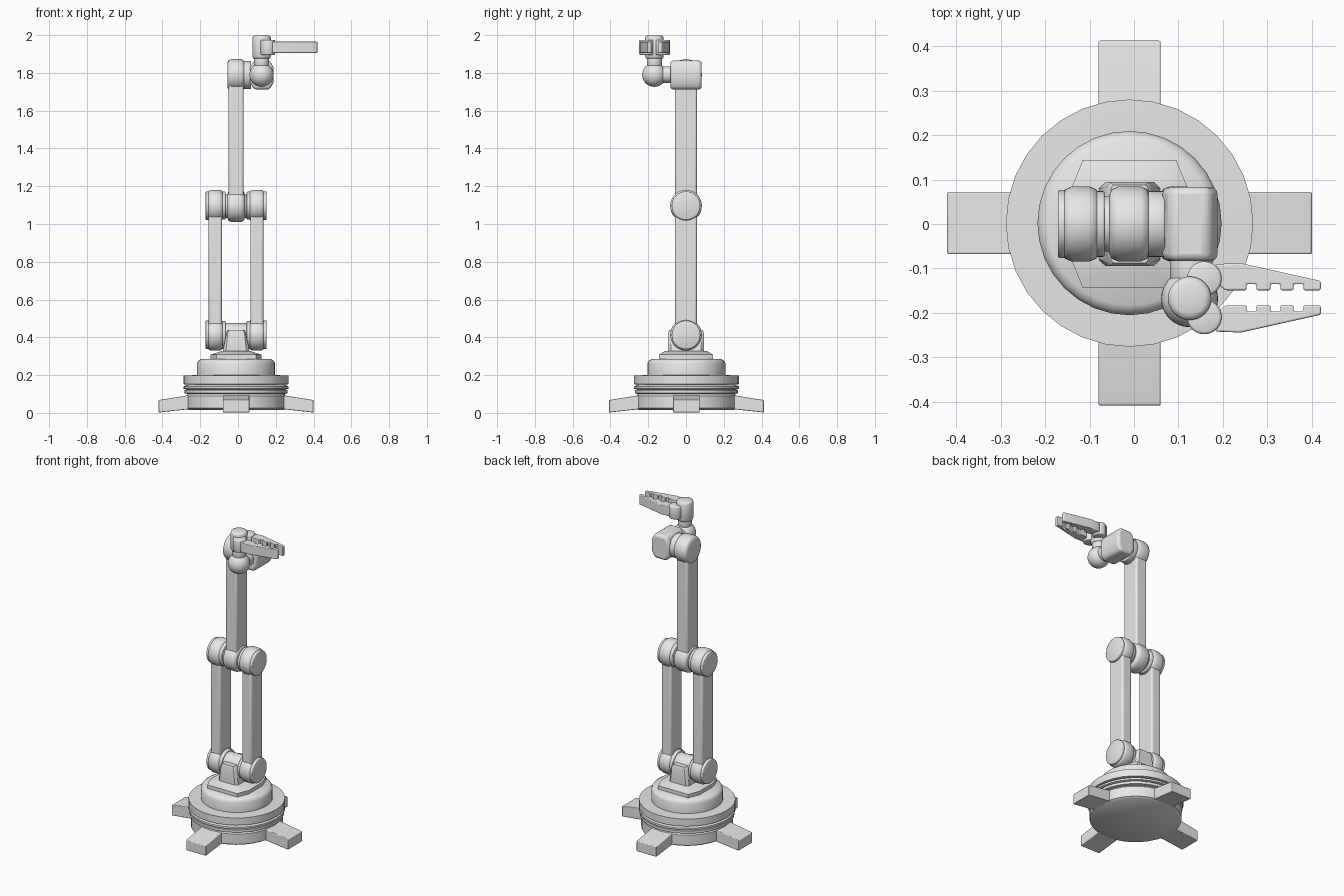
import bpy, bmesh, math
from mathutils import Matrix, Vector

if "Cube" in bpy.data.objects:
    bpy.data.objects.remove(bpy.data.objects["Cube"])

grey = bpy.data.materials.new("light grey")
grey.diffuse_color = (0.8, 0.8, 0.8, 1)
grey.use_nodes = True
grey.node_tree.nodes["Principled BSDF"].inputs["Base Color"].default_value = grey.diffuse_color
AXIS = {'X': Matrix.Rotation(math.pi / 2, 4, 'Y'),
        'Y': Matrix.Rotation(math.pi / 2, 4, 'X'), 'Z': Matrix.Identity(4)}


def finish(name, bm, bevel=0.0, angle=35):
    bmesh.ops.recalc_face_normals(bm, faces=bm.faces)
    me = bpy.data.meshes.new(name)
    bm.to_mesh(me)
    bm.free()
    me.materials.append(grey)
    ob = bpy.data.objects.new(name, me)
    bpy.context.collection.objects.link(ob)
    bpy.ops.object.select_all(action='DESELECT')
    ob.select_set(True)
    bpy.context.view_layer.objects.active = ob
    if bevel:
        m = ob.modifiers.new("bevel", 'BEVEL')
        m.width, m.segments, m.limit_method = bevel, 3, 'ANGLE'
    bpy.ops.object.shade_smooth_by_angle(angle=math.radians(angle))
    return ob


def lathe(name, profile, centre, axis='Z', seg=32, angle=35):
    """Spin (radius, height) points round an axis, with capped ends."""
    bm = bmesh.new()
    rings = []
    for r, h in profile:
        rings.append([bm.verts.new((r * math.cos(2 * math.pi * i / seg),
                                    r * math.sin(2 * math.pi * i / seg), h)) for i in range(seg)])
    for a, b in zip(rings, rings[1:]):
        for i in range(seg):
            j = (i + 1) % seg
            bm.faces.new((a[i], a[j], b[j], b[i]))
    bm.faces.new(rings[0])
    bm.faces.new(rings[-1])
    bm.transform(Matrix.Translation(centre) @ AXIS[axis])
    return finish(name, bm, angle=angle)


def drum(name, r, half, centre, axis, edge=0.015, seg=32):
    """Cylinder with rounded rims."""
    k = edge * 0.3
    return lathe(name, [(r - edge, -half), (r - k, -half + k), (r, -half + edge),
                        (r, half - edge), (r - k, half - k), (r - edge, half)],
                 centre, axis, seg, 50)


def prism(name, outline, low, high, place, bevel=0.0):
    """Extrude a 2D outline from low to high, then place it."""
    bm = bmesh.new()
    face = bm.faces.new([bm.verts.new((x, y, low)) for x, y in outline])
    top = bmesh.ops.extrude_face_region(bm, geom=[face])['geom']
    bmesh.ops.translate(bm, vec=(0, 0, high - low),
                        verts=[v for v in top if isinstance(v, bmesh.types.BMVert)])
    bm.transform(place)
    return finish(name, bm, bevel)


def loft(name, sections, bevel=0.0):
    """Join stacked (half_x, half_y, corner_cut, z) chamfered rectangles."""
    bm = bmesh.new()
    rings = []
    for a, b, cx, cy, z in sections:
        pts = [(a, -cy), (a, cy), (cx, b), (-cx, b), (-a, cy), (-a, -cy), (-cx, -b), (cx, -b)]
        rings.append([bm.verts.new((x - 0.01, y, z)) for x, y in pts])
    for p, q in zip(rings, rings[1:]):
        for i in range(8):
            j = (i + 1) % 8
            bm.faces.new((p[i], p[j], q[j], q[i]))
    bm.faces.new(rings[0])
    bm.faces.new(rings[-1])
    return finish(name, bm, bevel)


# Turntable base
C = (-0.01, 0.002, 0)
lathe("base_disc", [(0.25, 0.015), (0.265, 0.025), (0.265, 0.09), (0.255, 0.102)], C)
lathe("lower_ring", [(0.255, 0.1), (0.273, 0.104), (0.273, 0.12), (0.255, 0.124)], C)
lathe("middle_ring", [(0.255, 0.122), (0.278, 0.128), (0.278, 0.14), (0.255, 0.15)], C)
lathe("upper_ring", [(0.25, 0.148), (0.278, 0.152), (0.278, 0.198), (0.207, 0.2)], C)
lathe("turntable", [(0.207, 0.195), (0.207, 0.262), (0.2, 0.275), (0.185, 0.285)], C, angle=50)

# Four feet, sloping down and outwards
for i in range(4):
    place = (Matrix.Translation(C) @ Matrix.Rotation(i * math.pi / 2, 4, 'Z')
             @ Matrix.Rotation(math.pi / 2, 4, 'X'))
    prism("foot_%d" % (i + 1), [(0.2, 0.025), (0.41, 0.002), (0.41, 0.068), (0.26, 0.092), (0.2, 0.095)],
          -0.07, 0.07, place, 0.004)

# Shoulder plate and pedestal
loft("shoulder_plate", [(0.135, 0.144, 0.105, 0.07, 0.28), (0.135, 0.144, 0.105, 0.07, 0.308),
                        (0.075, 0.11, 0.06, 0.07, 0.328)])
loft("pedestal", [(0.07, 0.094, 0.055, 0.08, 0.32), (0.066, 0.094, 0.052, 0.08, 0.35),
                  (0.05, 0.094, 0.044, 0.086, 0.425), (0.042, 0.088, 0.036, 0.08, 0.44)])

# Axles through shoulder and elbow
for name, z in (("shoulder_axle", 0.413), ("elbow_axle", 1.095)):
    drum(name, 0.062, 0.1, (-0.01, 0, z), 'X', 0.005)


# Arm links with a rounded joint at each end
def link(name, x, half, low, high):
    prism(name, [(-half, -0.058), (half, -0.058), (half, 0.058), (-half, 0.058)],
          low, high, Matrix.Translation((x, 0, 0)), 0.012)
    for end, z in (("lower", low), ("upper", high)):
        drum(name + "_" + end + "_joint", 0.084, half + 0.006, (x, 0, z), 'X', 0.02)


for side, name in ((-1, "left_forearm"), (1, "right_forearm")):
    x = -0.01 + side * 0.11
    link(name, x, 0.035, 0.413, 1.097)
    for end, z in (("lower", 0.413), ("upper", 1.097)):
        drum(name + "_" + end + "_cap", 0.076, 0.01, (x + side * 0.041, 0, z), 'X', 0.004)
        drum(name + "_" + end + "_flange", 0.074, 0.012, (x - side * 0.042, 0, z), 'X', 0.004)
link("upper_arm", -0.01, 0.04, 1.095, 1.789)

# Wrist: flange, rounded barrel, neck and ball
drum("wrist_flange", 0.074, 0.02, (0.05, 0, 1.789), 'X', 0.004)
prism("wrist_block", [(-0.062, -0.04), (-0.042, -0.077), (0.042, -0.077), (0.062, -0.04),
                      (0.062, 0.04), (0.042, 0.077), (-0.042, 0.077), (-0.062, 0.04)],
      -0.083, 0.083, Matrix.Translation((0.126, 0, 1.789)) @ AXIS['Y'], 0.016)
drum("wrist_neck", 0.044, 0.035, (0.125, -0.1, 1.79), 'Y', 0.004)
bm = bmesh.new()
bmesh.ops.create_uvsphere(bm, u_segments=32, v_segments=16, radius=0.064,
                          matrix=Matrix.Translation((0.125, -0.168, 1.79)))
finish("wrist_ball", bm)

# Gripper body
drum("gripper_neck", 0.04, 0.025, (0.125, -0.167, 1.86), 'Z', 0.004)
drum("gripper_body", 0.049, 0.063, (0.125, -0.167, 1.936), 'Z', 0.014)

# Toothed jaws, mirrored about the gripper centre line
half_outline = [(0.16, 0.035), (0.185, 0.076), (0.24, 0.078), (0.42, 0.038), (0.42, 0.017)]
for x in (0.37, 0.318, 0.264):
    half_outline += [(x + 0.011, 0.017), (x + 0.011, 0.031), (x - 0.011, 0.031), (x - 0.011, 0.017)]
half_outline += [(0.205, 0.017), (0.19, 0.03)]
for s, name in ((1, "back_jaw"), (-1, "front_jaw")):
    prism(name, [(x, s * y) for x, y in half_outline], 1.905, 1.965,
          Matrix.Translation((0, -0.166, 0)), 0.004)
    drum(name + "_pivot", 0.039, 0.04, (0.158, -0.166 + s * 0.043, 1.935), 'Z', 0.006, 24)
